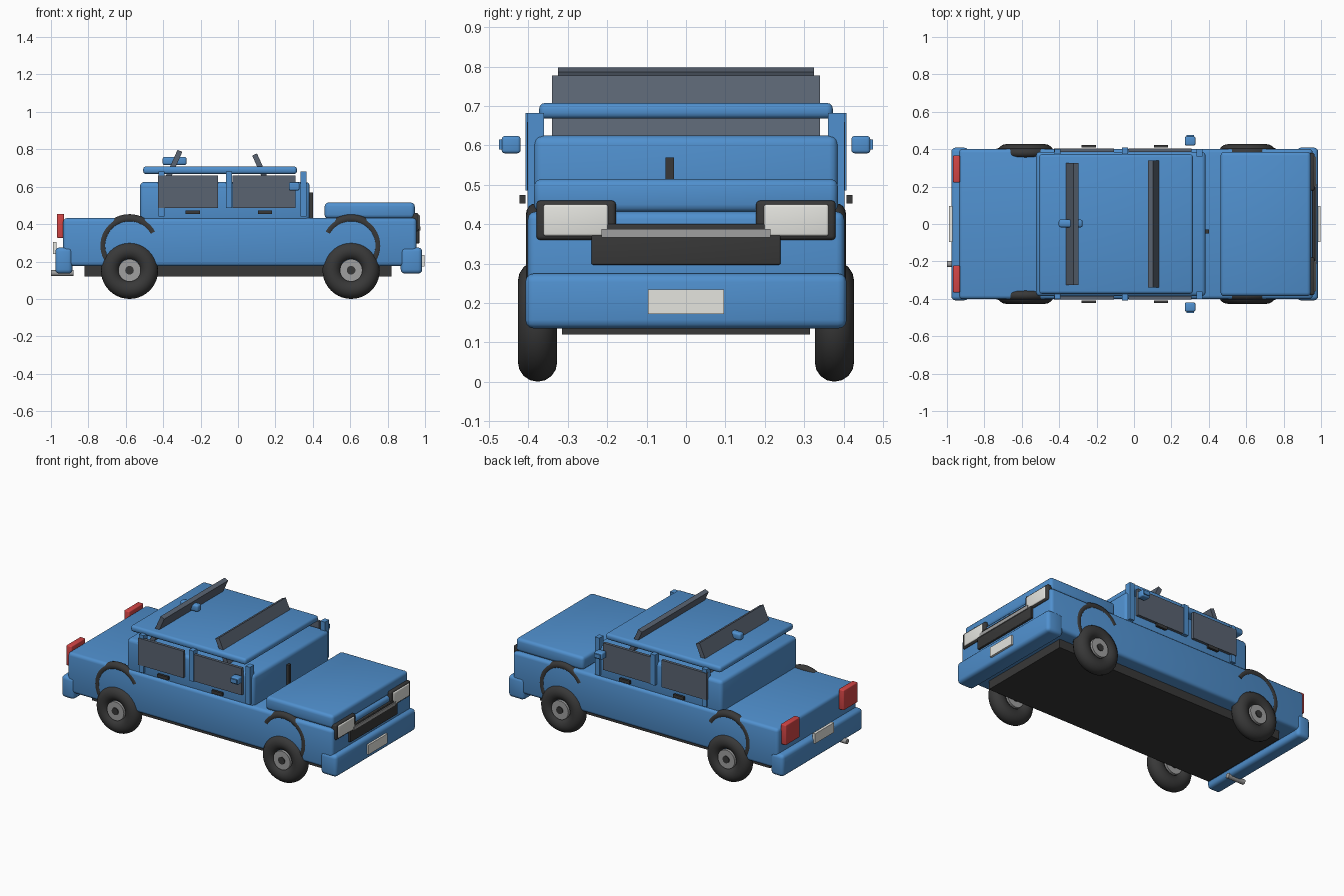
import bpy, bmesh, math
from mathutils import Matrix, Vector

if "Cube" in bpy.data.objects:
    bpy.data.objects.remove(bpy.data.objects["Cube"])


def material(name, r, g, b):
    m = bpy.data.materials.new(name)
    m.diffuse_color = (r, g, b, 1)
    m.use_nodes = True
    m.node_tree.nodes["Principled BSDF"].inputs["Base Color"].default_value = m.diffuse_color
    return m


BLUE = material("blue paint", 0.08, 0.28, 0.62)
DARK = material("black trim", 0.04, 0.04, 0.04)
GLASS = material("tinted glass", 0.1, 0.125, 0.165)
RED = material("red lens", 0.65, 0.06, 0.06)
PALE = material("pale lens", 0.78, 0.78, 0.74)
METAL = material("metal", 0.35, 0.35, 0.35)


def finish(bm, name, mat, smooth=True):
    bmesh.ops.recalc_face_normals(bm, faces=bm.faces)
    me = bpy.data.meshes.new(name)
    bm.to_mesh(me)
    bm.free()
    me.materials.append(mat)
    ob = bpy.data.objects.new(name, me)
    bpy.context.collection.objects.link(ob)
    if smooth:
        bpy.context.view_layer.objects.active = ob
        ob.select_set(True)
        bpy.ops.object.shade_smooth_by_angle(angle=math.radians(35))
        ob.select_set(False)
    return ob


def box(name, x, y, z, mat, bevel=0.0, tilt=0.0):
    """Box from (min, max) ranges, with rounded edges and optional tilt about y."""
    bm = bmesh.new()
    bmesh.ops.create_cube(bm, size=1)
    for v in bm.verts:
        v.co = Vector(v.co[i] * (r[1] - r[0]) for i, r in enumerate((x, y, z)))
    if bevel:
        bmesh.ops.bevel(bm, geom=bm.edges[:], offset=bevel, segments=3,
                        profile=0.5, affect='EDGES')
    ob = finish(bm, name, mat, bool(bevel))
    ob.location = [sum(r) / 2 for r in (x, y, z)]
    ob.rotation_euler.y = tilt
    return ob


def pair(name, x, y, z, mat, bevel=0.0):
    """The same box on both sides of the car."""
    box(name + "_left", x, y, z, mat, bevel)
    box(name + "_right", x, (-y[1], -y[0]), z, mat, bevel)


def cylinder(name, centre, radius, depth, axis, mat, sides=32):
    bm = bmesh.new()
    bmesh.ops.create_cone(bm, cap_ends=True, segments=sides, radius1=radius,
                          radius2=radius, depth=depth)
    rot = Matrix.Rotation(math.pi / 2, 4, 'X' if axis == 'y' else 'Y')
    bmesh.ops.transform(bm, matrix=rot, verts=bm.verts)
    finish(bm, name, mat).location = centre


def ring(name, centre, major, minor, start, end, mat, steps=40, sides=16):
    """Torus or torus arc around the y axis; angles in degrees."""
    bm = bmesh.new()
    full = end - start >= 360
    rows = []
    for i in range(steps if full else steps + 1):
        a = math.radians(start + (end - start) * i / steps)
        row = []
        for j in range(sides):
            b = 2 * math.pi * j / sides
            r = major + minor * math.cos(b)
            row.append(bm.verts.new((r * math.cos(a), minor * math.sin(b), r * math.sin(a))))
        rows.append(row)
    for i in range(steps):
        p, q = rows[i], rows[(i + 1) % len(rows)]
        for j in range(sides):
            k = (j + 1) % sides
            bm.faces.new((p[j], p[k], q[k], q[j]))
    if not full:
        bm.faces.new(rows[0])
        bm.faces.new(rows[-1])
    finish(bm, name, mat).location = centre


# Body shell
box("chassis", (-0.82, 0.82), (-0.315, 0.315), (0.12, 0.20), DARK)
box("lower_body", (-0.935, 0.955), (-0.402, 0.402), (0.175, 0.432), BLUE, 0.02)
box("cabin", (-0.524, 0.383), (-0.386, 0.386), (0.40, 0.625), BLUE, 0.022)
box("roof", (-0.507, 0.315), (-0.373, 0.373), (0.668, 0.708), BLUE, 0.015)
box("hood", (0.463, 0.945), (-0.386, 0.386), (0.43, 0.515), BLUE, 0.02)
box("front_bumper", (0.87, 0.985), (-0.408, 0.408), (0.135, 0.275), BLUE, 0.022)
box("rear_bumper", (-0.977, -0.885), (-0.408, 0.408), (0.135, 0.275), BLUE, 0.022)

# Pillars, side glass, handles and mirrors
pair("front_pillar", (0.335, 0.367), (0.36, 0.402), (0.44, 0.682), BLUE)
pair("middle_pillar", (-0.064, -0.032), (0.365, 0.408), (0.485, 0.682), BLUE)
pair("rear_pillar", (-0.425, -0.393), (0.36, 0.40), (0.44, 0.682), BLUE)
pair("rear_window", (-0.428, -0.107), (0.385, 0.404), (0.487, 0.66), GLASS)
pair("front_window", (-0.030, 0.308), (0.385, 0.404), (0.487, 0.66), GLASS)
for label, x in (("rear", -0.242), ("front", 0.144)):
    pair(label + "_door_handle", (x - 0.038, x + 0.038), (0.408, 0.423), (0.453, 0.474), DARK)
pair("mirror_housing", (0.272, 0.328), (0.42, 0.468), (0.58, 0.624), BLUE, 0.008)
pair("mirror_end", (0.28, 0.322), (0.46, 0.475), (0.59, 0.615), BLUE)

# Tilted screens that rise through the roof
box("windshield", (0.122, 0.150), (-0.34, 0.34), (0.55, 0.782), GLASS, 0, math.radians(-24))
box("rear_screen", (-0.378, -0.350), (-0.325, 0.325), (0.54, 0.803), GLASS, 0, math.radians(24))
box("roof_fin", (-0.403, -0.275), (-0.018, 0.024), (0.715, 0.76), BLUE, 0.012)
box("wiper", (0.38, 0.40), (-0.052, -0.030), (0.43, 0.57), DARK)

# Front end
pair("headlight_frame", (0.925, 0.965), (0.178, 0.38), (0.36, 0.46), DARK, 0.01)
pair("headlight_lens", (0.95, 0.972), (0.198, 0.362), (0.37, 0.45), PALE, 0.006)
box("grille", (0.93, 0.970), (-0.24, 0.24), (0.297, 0.40), DARK, 0.004)
box("grille_strip", (0.96, 0.976), (-0.215, 0.215), (0.366, 0.388), METAL)
box("front_plate", (0.98, 0.998), (-0.096, 0.096), (0.172, 0.234), PALE)

# Rear end
pair("tail_light", (-0.968, -0.93), (0.222, 0.366), (0.325, 0.455), RED, 0.006)
box("rear_plate", (-0.988, -0.97), (-0.096, 0.096), (0.24, 0.303), PALE)
cylinder("exhaust_pipe", (-0.94, -0.215, 0.138), 0.016, 0.12, 'x', METAL, 16)

# Wheels and arches
for end, x, start, stop in (("rear", -0.58, 29, 214), ("front", 0.605, -34, 151)):
    for side, s in (("right", -1), ("left", 1)):
        tag = end + "_" + side
        hub = (x, s * 0.377, 0.153)
        ring("tyre_" + tag, hub, 0.103, 0.05, 0, 360, DARK)
        cylinder("wheel_hub_" + tag, hub, 0.06, 0.085, 'y', METAL)
        cylinder("hub_cap_" + tag, hub, 0.023, 0.095, 'y', DARK, 20)
        ring("wheel_arch_" + tag, (x, s * 0.381, 0.285), 0.143, 0.025, start, stop, DARK, 28)
